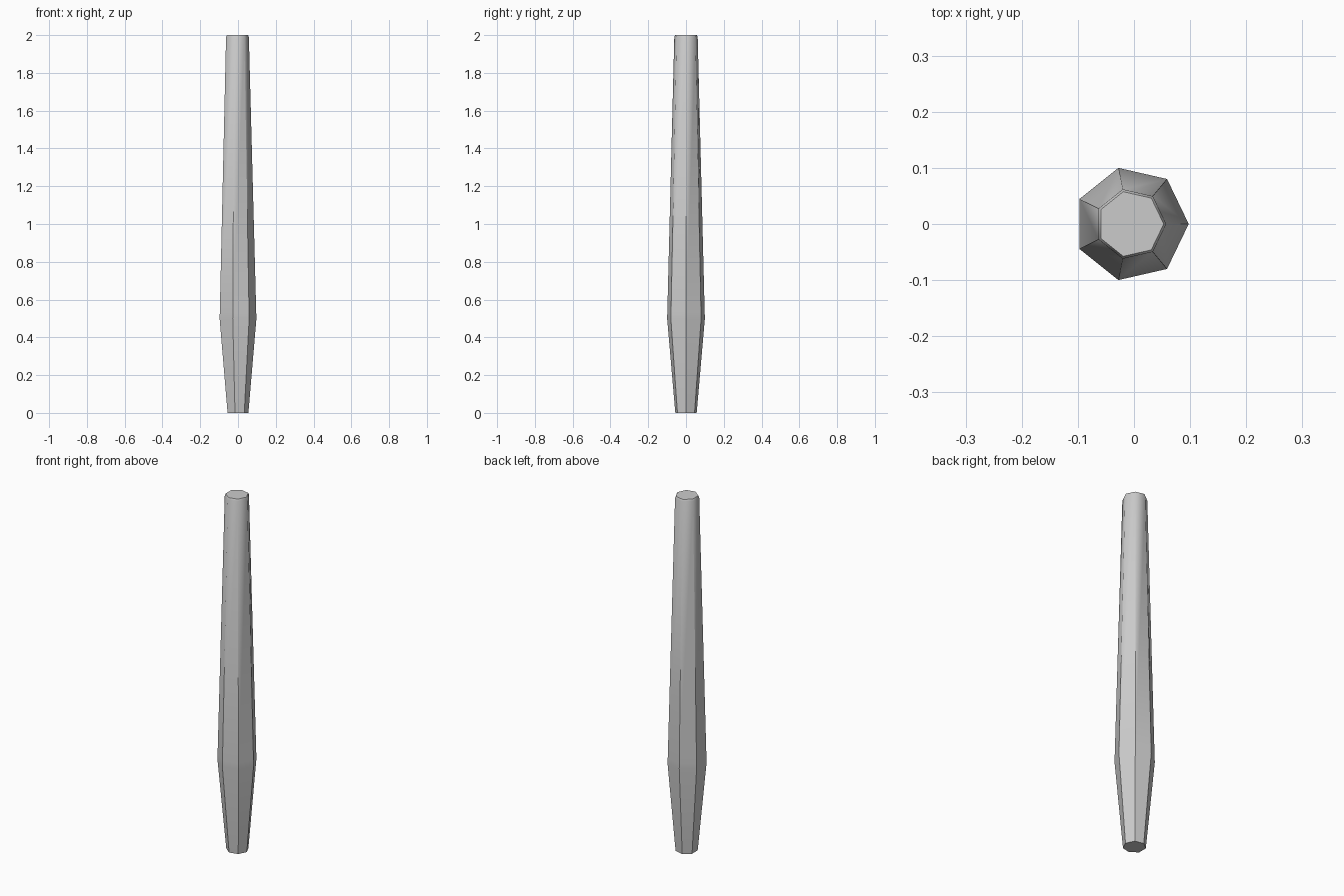
import bpy, bmesh, math

if "Cube" in bpy.data.objects:
    bpy.data.objects.remove(bpy.data.objects["Cube"])

SIDES = 7
# height, radius, centre x, for each ring of the shaft from base to tip
RINGS = [(0.0, 0.058, -0.003), (0.5, 0.1025, -0.005),
         (0.53, 0.1015, -0.005), (1.99, 0.0635, -0.006), (2.0, 0.059, -0.006)]

bm = bmesh.new()
loops = []
for z, r, cx in RINGS:
    loops.append([bm.verts.new((cx + r * math.cos(2 * math.pi * i / SIDES),
                                r * math.sin(2 * math.pi * i / SIDES), z))
                  for i in range(SIDES)])

# Seven-sided walls
for low, high in zip(loops, loops[1:]):
    for i in range(SIDES):
        j = (i + 1) % SIDES
        bm.faces.new((low[i], low[j], high[j], high[i]))

# End caps
bm.faces.new(loops[0][::-1])
bm.faces.new(loops[-1])
bmesh.ops.recalc_face_normals(bm, faces=bm.faces)

mesh = bpy.data.meshes.new("tapered_shaft")
bm.to_mesh(mesh)
bm.free()
shaft = bpy.data.objects.new("tapered_shaft", mesh)
bpy.context.collection.objects.link(shaft)

# Soften the facets, keep the sharp rims
bpy.context.view_layer.objects.active = shaft
shaft.select_set(True)
bpy.ops.object.shade_smooth_by_angle(angle=math.radians(50))
